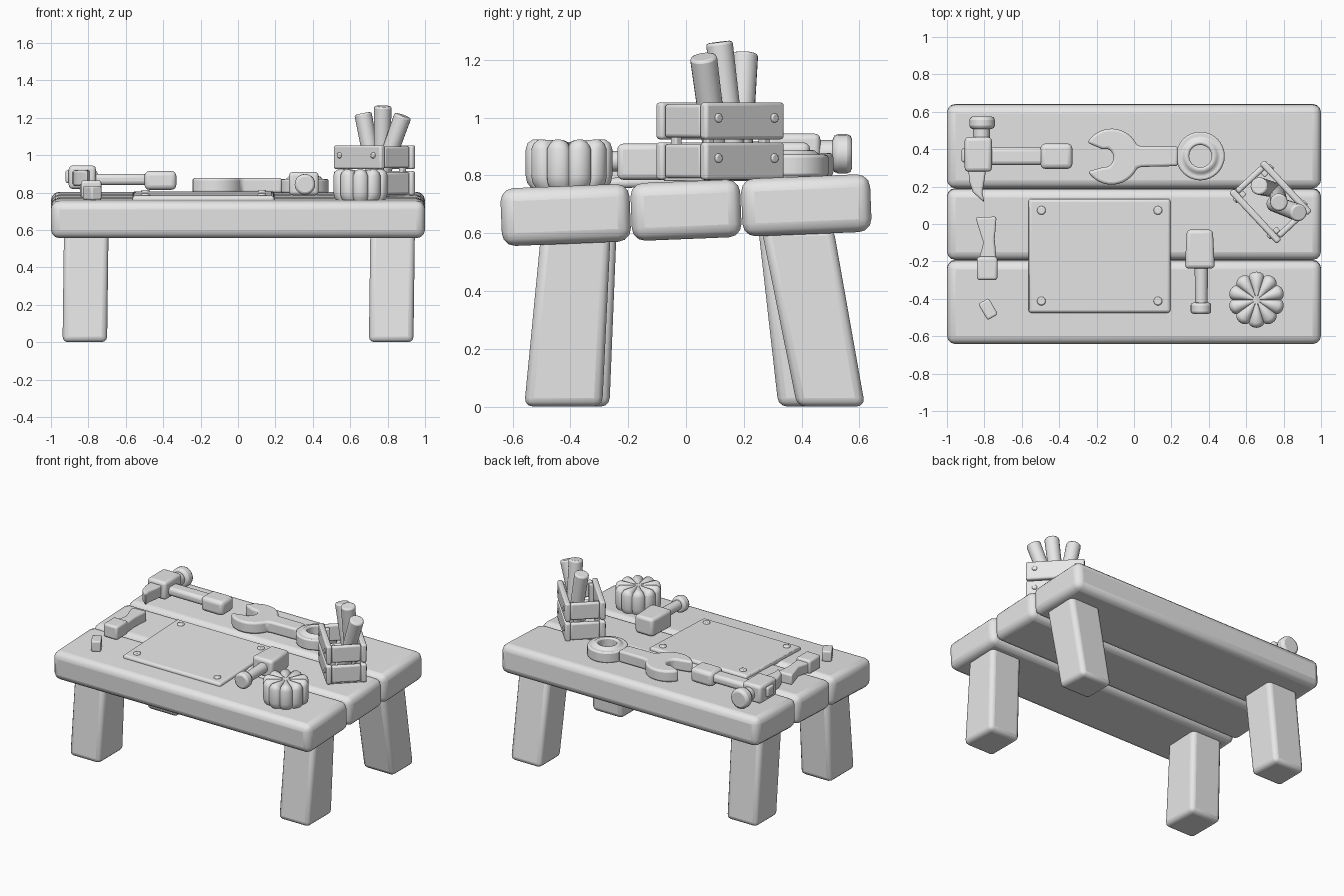
import bpy, bmesh
from math import sin, cos, pi, radians, atan2
from mathutils import Vector, Matrix

cube = bpy.data.objects.get("Cube")
if cube:
    bpy.data.objects.remove(cube)

GREY = bpy.data.materials.new("plain_grey")
GREY.use_nodes = True
GREY.diffuse_color = (0.8, 0.8, 0.8, 1)
GREY.node_tree.nodes["Principled BSDF"].inputs["Base Color"].default_value = GREY.diffuse_color
TILT = radians(2.3)  # the worktop rises a little towards the back


def top(y):
    return 0.78 + 0.04 * y


def finish(name, bm, bevel=0.0, segments=3):
    """Turn a bmesh into a smooth-shaded object with rounded edges."""
    bmesh.ops.recalc_face_normals(bm, faces=bm.faces)
    mesh = bpy.data.meshes.new(name)
    bm.to_mesh(mesh)
    bm.free()
    mesh.materials.append(GREY)
    ob = bpy.data.objects.new(name, mesh)
    bpy.context.collection.objects.link(ob)
    if bevel:
        mod = ob.modifiers.new("rounding", "BEVEL")
        mod.width, mod.segments = bevel, segments
        mod.limit_method, mod.angle_limit = "ANGLE", radians(40)
    bpy.ops.object.select_all(action="DESELECT")
    ob.select_set(True)
    bpy.context.view_layer.objects.active = ob
    bpy.ops.object.shade_smooth_by_angle(angle=radians(40))
    return ob


def box(name, x, y, z, bevel=0.02, rot=None, taper=None):
    """Box from ranges; taper is a function that moves each local corner."""
    lo, hi = Vector((x[0], y[0], z[0])), Vector((x[1], y[1], z[1]))
    size = hi - lo
    bm = bmesh.new()
    bmesh.ops.create_cube(bm, size=1)
    for v in bm.verts:
        v.co = Vector(a * b for a, b in zip(v.co, size))
        if taper:
            taper(v.co)
    m = Matrix.Translation((lo + hi) / 2) @ (rot or Matrix()).to_4x4()
    bm.transform(m)
    return finish(name, bm, bevel)


def rod(name, a, b, r1, r2=None, bevel=0.01, sides=20):
    a, b = Vector(a), Vector(b)
    bm = bmesh.new()
    bmesh.ops.create_cone(bm, cap_ends=True, segments=sides, radius1=r1,
                          radius2=r2 or r1, depth=(b - a).length)
    turn = (b - a).to_track_quat("Z", "Y").to_matrix().to_4x4()
    bm.transform(Matrix.Translation((a + b) / 2) @ turn)
    return finish(name, bm, bevel, 2)


def prism(name, outline, z0, z1, bevel, rot=None):
    bm = bmesh.new()
    face = bm.faces.new([bm.verts.new((x, y, z0)) for x, y in outline])
    ext = bmesh.ops.extrude_face_region(bm, geom=[face])["geom"]
    bmesh.ops.translate(bm, vec=(0, 0, z1 - z0),
                        verts=[g for g in ext if isinstance(g, bmesh.types.BMVert)])
    return finish(name, bm, bevel)


def arc(cx, cy, r, a0, a1, n):
    return [(cx + r * cos(radians(a0 + (a1 - a0) * i / n)),
             cy + r * sin(radians(a0 + (a1 - a0) * i / n))) for i in range(n + 1)]


lean = Matrix.Rotation(TILT, 3, "X")

# Three thick planks
for name, y0, y1 in (("front_plank", -0.64, -0.193), ("middle_plank", -0.19, 0.19),
                     ("back_plank", 0.193, 0.64)):
    mid = top((y0 + y1) / 2)
    box(name, (-1, 1), (y0, y1), (mid - 0.2, mid), 0.045, lean)

# Splayed legs: side, bottom y range, top y range
for name, side, low, high in (("front_left_leg", 1, (-0.56, -0.29), (-0.5, -0.26)),
                              ("front_right_leg", -1, (-0.54, -0.265), (-0.49, -0.24)),
                              ("back_left_leg", 1, (0.385, 0.62), (0.26, 0.51)),
                              ("back_right_leg", -1, (0.32, 0.56), (0.25, 0.5))):
    def splay(co, low=low, high=high, side=side):
        span = low if co.z < 0 else high
        co.y = span[0] if co.y < 0 else span[1]
        if co.z > 0:
            co.x += 0.008
    xs = sorted((side * 0.7, side * 0.938))
    box(name, xs, (-0.1, 0.1), (0, 0.62), 0.03, taper=splay)

# Riveted cutting plate
mid = top(-0.17)
box("work_plate", (-0.565, 0.195), (-0.475, 0.135), (mid - 0.015, mid + 0.022), 0.016, lean)
plate = bpy.context.object
corner_round = plate.modifiers.new("corners", "BEVEL")
corner_round.width, corner_round.segments = 0.03, 3
plate.modifiers.move(1 if len(plate.modifiers) > 2 else 0, 0)
for x in (-0.495, 0.128):
    for y in (0.073, -0.412):
        rod("plate_rivet", (x, y, top(y)), (x, y, top(y) + 0.032), 0.026, 0.022, 0.006, 16)

# Hammer
box("hammer_head", (-0.905, -0.76), (0.28, 0.465), (0.82, 0.945), 0.02)
rod("hammer_neck", (-0.815, 0.45, 0.877), (-0.815, 0.53, 0.877), 0.045)
rod("hammer_face", (-0.812, 0.508, 0.875), (-0.812, 0.575, 0.875), 0.068, bevel=0.018)
box("hammer_shaft", (-0.78, -0.48), (0.315, 0.41), (0.84, 0.9), 0.022)
box("hammer_grip", (-0.5, -0.33), (0.295, 0.43), (0.815, 0.915), 0.025)
box("hammer_shaft_end", (-0.922, -0.89), (0.33, 0.405), (0.85, 0.92), 0.012)
claw = [(-0.885, 0.3), (-0.882, 0.23), (-0.862, 0.17), (-0.8, 0.115),
        (-0.81, 0.17), (-0.8, 0.23), (-0.79, 0.3)]
prism("hammer_claw", claw, 0.835, 0.92, 0.012)

# Spanner: open jaw, handle and ring in one outline
outline = (arc(-0.12, 0.36, 0.15, 24, 150, 12) + [(-0.17, 0.4)]
           + arc(-0.165, 0.355, 0.055, 60, -60, 6) + [(-0.18, 0.3)]
           + arc(-0.12, 0.36, 0.15, 212, 336, 12) + [(0.04, 0.305), (0.235, 0.31)]
           + [(0.235, 0.415), (0.04, 0.415)])
prism("spanner_jaw_and_handle", outline, 0.797, 0.878, 0.014)


def ring(name, c, profile, sides=32):
    """Revolve a closed radius/height profile about a vertical axis."""
    bm = bmesh.new()
    loops = [[bm.verts.new((c[0] + r * cos(2 * pi * i / sides),
                            c[1] + r * sin(2 * pi * i / sides), z)) for r, z in profile]
             for i in range(sides)]
    n = len(profile)
    for i in range(sides):
        p, q = loops[i], loops[(i + 1) % sides]
        for k in range(n):
            bm.faces.new((p[k], q[k], q[(k + 1) % n], p[(k + 1) % n]))
    return finish(name, bm, 0.01, 2)


ring("spanner_ring", (0.355, 0.363), [(0.06, 0.797), (0.13, 0.797), (0.13, 0.872),
                                      (0.095, 0.872), (0.085, 0.888), (0.06, 0.888)])

# Chisel with a waisted blade
box("chisel_handle", (-0.84, -0.73), (-0.3, -0.175), (0.77, 0.865), 0.015)
blade = [(-0.83, -0.19), (-0.805, -0.1), (-0.848, 0.035), (-0.735, 0.04),
         (-0.745, -0.08), (-0.735, -0.19)]
prism("chisel_blade", blade, 0.775, 0.85, 0.012)
box("small_offcut", (-0.812, -0.748), (-0.505, -0.405), (0.76, 0.835), 0.01,
    Matrix.Rotation(radians(30), 3, "Z"))

# Small mallet
box("mallet_head", (0.272, 0.432), (-0.238, -0.03), (0.785, 0.91), 0.02,
    taper=lambda co: setattr(co, "x", co.x * (0.87 if co.y > 0 else 1)))
rod("mallet_handle", (0.36, -0.22, 0.85), (0.36, -0.44, 0.845), 0.036, 0.033)
rod("mallet_pommel", (0.358, -0.42, 0.845), (0.358, -0.48, 0.843), 0.055, bevel=0.014)

# Fluted round pincushion: lobed rings stacked in a dome
bm = bmesh.new()
SIDES, LOBES = 120, 10
rows = []
for r, z, depth in ((0.13, 0.755, 0.13), (0.145, 0.775, 0.13), (0.15, 0.8, 0.13),
                    (0.15, 0.89, 0.13), (0.143, 0.912, 0.14), (0.125, 0.925, 0.13),
                    (0.07, 0.922, 0.06), (0.02, 0.915, 0)):
    row = []
    for i in range(SIDES):
        a = 2 * pi * i / SIDES
        bump = abs(sin(LOBES * a / 2)) ** 0.6
        rr = r * (1 - depth * (1 - bump))
        dip = 0.02 * (1 - bump) if z > 0.9 and r > 0.03 else 0
        row.append(bm.verts.new((0.655 + rr * cos(a), -0.405 + rr * sin(a), z - dip)))
    rows.append(row)
for p, q in zip(rows, rows[1:]):
    for i in range(SIDES):
        j = (i + 1) % SIDES
        bm.faces.new((p[i], p[j], q[j], q[i]))
bm.faces.new(rows[0])
bm.faces.new(rows[-1])
finish("fluted_pincushion", bm)

# Slatted crate, built in its own frame and turned on the table
CRATE = Matrix.Translation((0.73, 0.118, 0)) @ Matrix.Rotation(radians(-47), 4, "Z")
HL, HW = 0.187, 0.13


def crate_part(ob):
    ob.data.transform(CRATE)


for z0, z1 in ((0.785, 0.915), (0.925, 1.053)):
    for s in (-1, 1):
        ys = sorted((s * HW, s * (HW - 0.036)))
        crate_part(box("crate_long_slat", (-HL, HL), ys, (z0, z1), 0.012))
        xs = sorted((s * (HL - 0.008), s * (HL - 0.04)))
        crate_part(box("crate_end_slat", xs, (0.036 - HW, HW - 0.036),
                       (z0 + 0.006, z1 - 0.006), 0.012))
        for x in (-0.135, 0.13):
            z = (z0 + z1) / 2 + 0.01
            crate_part(rod("crate_rivet", (x, s * (HW - 0.01), z),
                           (x, s * (HW + 0.008), z), 0.018, 0.015, 0.004, 16))
for sx in (-1, 1):
    for sy in (-1, 1):
        xs = sorted((sx * (HL - 0.04), sx * (HL - 0.07)))
        ys = sorted((sy * (HW - 0.034), sy * (HW - 0.064)))
        crate_part(box("crate_post", xs, ys, (0.785, 1.035), 0.006))
crate_part(box("crate_floor", (0.02 - HL, HL - 0.02), (0.02 - HW, HW - 0.02),
               (0.78, 0.81), 0.005))

# Wooden pegs standing in the crate
for name, low, high in (("left_peg", (0.74, 0.185, 0.84), (0.668, 0.203, 1.223)),
                        ("middle_peg", (0.765, 0.17, 0.82), (0.775, 0.115, 1.262)),
                        ("right_peg", (0.745, 0.11, 0.83), (0.882, 0.06, 1.212))):
    rod(name, low, high, 0.042, 0.047, 0.01)
